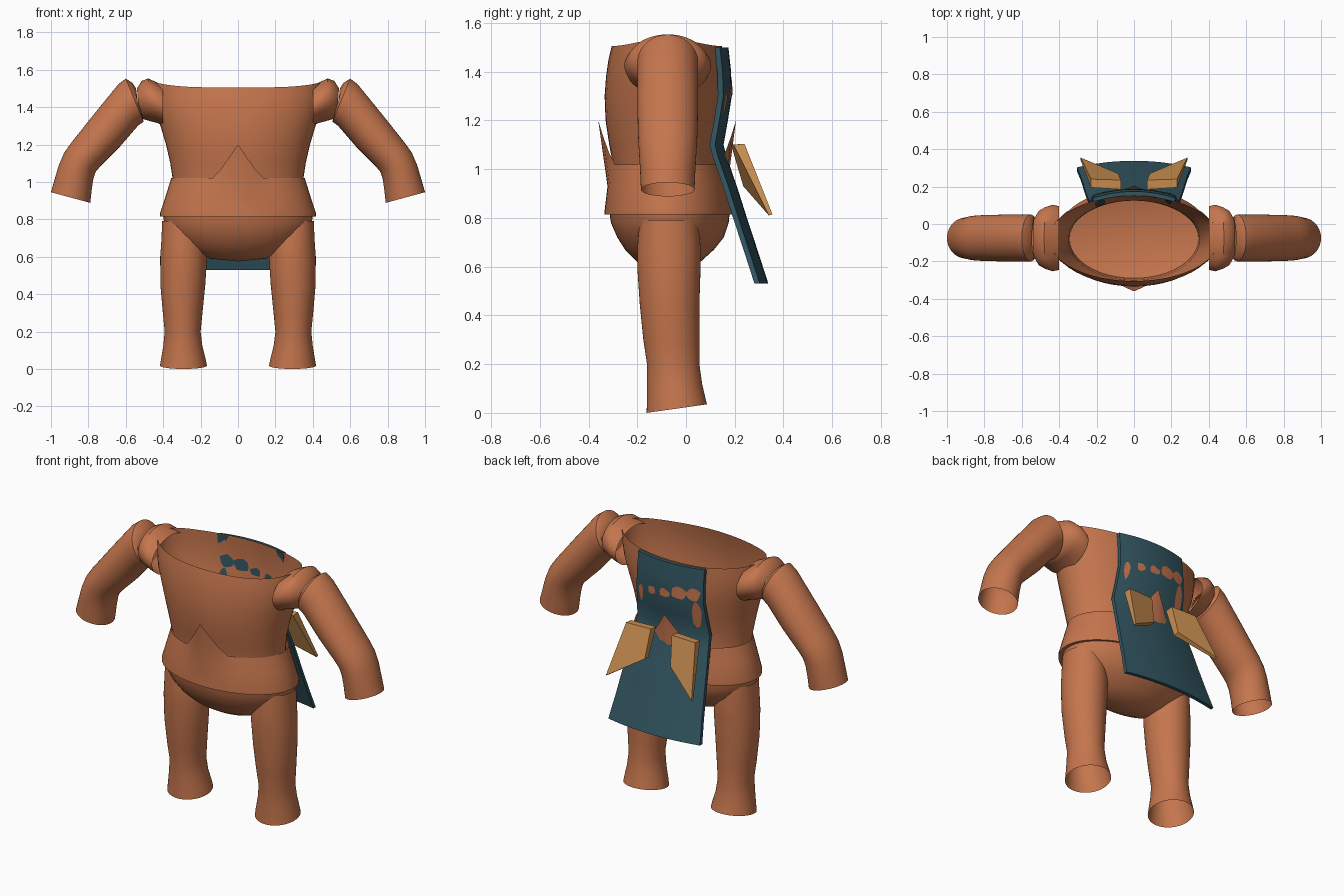
import bpy, bmesh, math, random
from mathutils import Vector

if "Cube" in bpy.data.objects:
    bpy.data.objects.remove(bpy.data.objects["Cube"])

random.seed(3)
N = 48


def material(name, rgb):
    m = bpy.data.materials.new(name)
    m.diffuse_color = (*rgb, 1)
    m.use_nodes = True
    m.node_tree.nodes["Principled BSDF"].inputs["Base Color"].default_value = m.diffuse_color
    return m


CLAY = material("clay_brown", (0.56, 0.18, 0.075))
TEAL = material("dark_teal", (0.032, 0.092, 0.12))
GOLD = material("gold", (0.60, 0.28, 0.085))


def finish(name, bm, mat, smooth=True, normals=True):
    if normals:
        bmesh.ops.recalc_face_normals(bm, faces=bm.faces)
    me = bpy.data.meshes.new(name)
    bm.to_mesh(me)
    bm.free()
    me.materials.append(mat)
    ob = bpy.data.objects.new(name, me)
    bpy.context.collection.objects.link(ob)
    if smooth:
        bpy.ops.object.select_all(action='DESELECT')
        ob.select_set(True)
        bpy.context.view_layer.objects.active = ob
        bpy.ops.object.shade_smooth_by_angle(angle=math.radians(40))
    return ob


def loft(name, rings, mat, tip=None):
    """Skin a list of equal point rings; tip closes the last ring to a point."""
    bm = bmesh.new()
    rows = [[bm.verts.new(p) for p in r] for r in rings]
    n = len(rows[0])
    for a, b in zip(rows, rows[1:]):
        for i in range(n):
            j = (i + 1) % n
            bm.faces.new((a[i], a[j], b[j], b[i]))
    if tip:
        t = bm.verts.new(tip)
        for i in range(n):
            bm.faces.new((rows[-1][i], rows[-1][(i + 1) % n], t))
    return finish(name, bm, mat)


def oval(z, x0, x1, y0, y1):
    cx, cy, rx, ry = (x0 + x1) / 2, (y0 + y1) / 2, (x1 - x0) / 2, (y1 - y0) / 2
    return [Vector((cx + rx * math.sin(t), cy - ry * math.cos(t), z))
            for t in (2 * math.pi * i / N for i in range(N))]


def interp(rows, z):
    """Interpolate rows of (z, ...) sorted from high to low z."""
    z = max(min(z, rows[0][0]), rows[-1][0])
    for a, b in zip(rows, rows[1:]):
        if b[0] <= z <= a[0]:
            f = (a[0] - z) / (a[0] - b[0])
            return [p + (q - p) * f for p, q in zip(a, b)]


# Torso: open-topped shell (z, half width, front y, back y)
TORSO = [(1.505, .455, -.305, .148), (1.45, .452, -.318, .153), (1.38, .44, -.328, .157),
         (1.3, .415, -.334, .155), (1.2, .385, -.33, .14), (1.1, .362, -.315, .125),
         (1.02, .35, -.30, .125), (.9, .345, -.29, .13)]
rings = [oval(z, -w, w, a, b) for z, w, a, b in TORSO]
for p in rings[0]:
    p.z += .03 * (abs(p.x) / .455) ** 4
loft("torso", rings, CLAY, tip=(0, -.08, .84))

# Waistband with a pointed peak front and back
BAND = [(1.02, .357, -.31, .155), (.93, .385, -.322, .17), (.83, .418, -.334, .19),
        (.815, .418, -.334, .19), (.815, .39, -.30, .16)]
rings = [oval(z, -w, w, a, b) for z, w, a, b in BAND]
for p in rings[0]:
    lift = max(0, 1 - abs(p.x) / .125)
    p.z += .18 * lift
    p.y += math.copysign(.05 * lift, p.y + .08)
loft("waistband", rings, CLAY)

# Hips: rounded bowl
HIPS = [(.83, .40, -.315, .18), (.78, .395, -.308, .175), (.72, .36, -.282, .155),
        (.67, .31, -.25, .115), (.62, .235, -.2, .06), (.59, .15, -.15, .01)]
loft("hips", [oval(z, -w, w, a, b) for z, w, a, b in HIPS], CLAY, tip=(0, -.07, .575))

# Legs, shoulders and arms, built for each side
LEG = [(.79, .20, .405, -.19, .05), (.68, .175, .41, -.2, .06), (.6, .165, .416, -.2, .06),
       (.45, .175, .415, -.19, .055), (.3, .19, .402, -.175, .055), (.2, .2, .392, -.16, .055),
       (.12, .19, .4, -.16, .066), (.04, .172, .412, -.16, .08), (0, .166, .417, -.162, .086)]
# outer point x, z, inner point x, z, depth radius
SHOULDER = [(.40, 1.515, .40, 1.30, .17), (.44, 1.535, .43, 1.315, .178),
            (.48, 1.553, .47, 1.325, .165), (.515, 1.54, .505, 1.335, .145),
            (.54, 1.50, .53, 1.37, .10)]
ARM = [(.545, 1.50, .53, 1.38, .08), (.565, 1.53, .51, 1.345, .11),
       (.60, 1.552, .505, 1.322, .125), (.64, 1.522, .535, 1.30, .125),
       (.78, 1.35, .63, 1.19, .125), (.895, 1.205, .735, 1.085, .122),
       (.93, 1.155, .76, 1.055, .12), (.958, 1.09, .773, 1.02, .117),
       (.98, 1.015, .782, .96, .113), (1.0, .945, .79, .888, .11)]


def slanted(x0, z0, x1, z1, ry, s):
    c, h = Vector(((x0 + x1) / 2, -.075, (z0 + z1) / 2)), Vector(((x0 - x1) / 2, 0, (z0 - z1) / 2))
    pts = [c + h * math.cos(t) + Vector((0, ry * math.sin(t), 0))
           for t in (2 * math.pi * i / N for i in range(N))]
    return [Vector((p.x * s, p.y, p.z)) for p in pts]


for s, side in ((-1, "left"), (1, "right")):
    rings = [oval(z, *sorted((a * s, b * s)), y0, y1) for z, a, b, y0, y1 in LEG]
    for p in rings[-1]:                      # sloping hem
        p.z += .035 * (p.y + .162) / .248
    for p in rings[-2]:
        p.z += .02 * (p.y + .162) / .248
    loft(side + "_leg", rings, CLAY)
    loft(side + "_shoulder", [slanted(*r, s) for r in SHOULDER], CLAY)
    loft(side + "_arm", [slanted(*r, s) for r in ARM], CLAY)

# Cape: bent sheet (z, inner y, half width)
CAPE = [(1.5, .152, .22), (1.4, .163, .22), (1.3, .166, .222), (1.2, .15, .23), (1.1, .132, .24),
        (1.05, .145, .243), (.92, .19, .26), (.8, .228, .272), (.66, .274, .287), (.53, .316, .305)]
T = .022


def cape_y(x, z):
    _, y, w = interp(CAPE, z)
    return y - .035 * (x / w) ** 2


bm = bmesh.new()
cols = 12
sheets = []
for off in (0, T):
    sheets.append([[bm.verts.new((w * (2 * i / cols - 1), cape_y(w * (2 * i / cols - 1), z) + off, z))
                    for i in range(cols + 1)] for z, y, w in CAPE])
rows = len(CAPE)
for g in sheets:
    for r in range(rows - 1):
        for i in range(cols):
            bm.faces.new((g[r][i], g[r][i + 1], g[r + 1][i + 1], g[r + 1][i]))
edge = lambda g: (g[0] + [r[-1] for r in g[1:]] + g[-1][-2::-1] + [r[0] for r in g[-2:0:-1]])
a, b = edge(sheets[0]), edge(sheets[1])
for i in range(len(a)):
    j = (i + 1) % len(a)
    bm.faces.new((a[i], a[j], b[j], b[i]))
finish("cape", bm, TEAL)


# Ragged patches: clay on the cape, teal on the inner torso wall
def torso_y(x, z):
    _, w, f, k = interp(TORSO, z)
    return (f + k) / 2 + (k - f) / 2 * math.sqrt(1 - (x / w) ** 2)


PATCHES = [(.185, 1.27, .02, .055), (.1, 1.31, .027, .025), (.01, 1.32, .035, .028),
           (-.08, 1.34, .048, .036), (-.165, 1.35, .04, .045), (-.18, 1.23, .028, .08)]
for k, (x, z, rx, rz) in enumerate(PATCHES):
    wob = [random.uniform(.75, 1.15) for _ in range(9)]
    for name, mat, surf in (("cape_patch", CLAY, lambda x, z: cape_y(x, z) + T + .003),
                            ("inner_patch", TEAL, lambda x, z: torso_y(x, z) - .005)):
        bm = bmesh.new()
        pts = [(x + rx * q * math.cos(i * math.tau / 9), z + rz * q * math.sin(i * math.tau / 9))
               for i, q in enumerate(wob)]
        vs = [bm.verts.new((u, surf(u, v), v)) for u, v in pts]
        c = bm.verts.new((x, surf(x, z), z))
        for i in range(9):
            bm.faces.new((vs[i - 1], vs[i], c))
        finish(f"{name}_{k + 1}", bm, mat, smooth=False)

# Gold bow wings: tapered slabs standing off the cape
WING = [(.07, .185, 1.10), (.23, .195, 1.10), (.285, .34, .81), (.085, .235, .93)]
for s, side in ((-1, "left"), (1, "right")):
    bm = bmesh.new()
    inner = [bm.verts.new((x * s, y, z)) for x, y, z in WING]
    outer = [bm.verts.new((x * s, y + d, z + .004)) for (x, y, z), d in zip(WING, (.05, .045, .015, .035))]
    bm.faces.new(inner)
    bm.faces.new(outer)
    for i in range(4):
        bm.faces.new((inner[i - 1], inner[i], outer[i], outer[i - 1]))
    finish(side + "_bow_wing", bm, GOLD, smooth=False)
